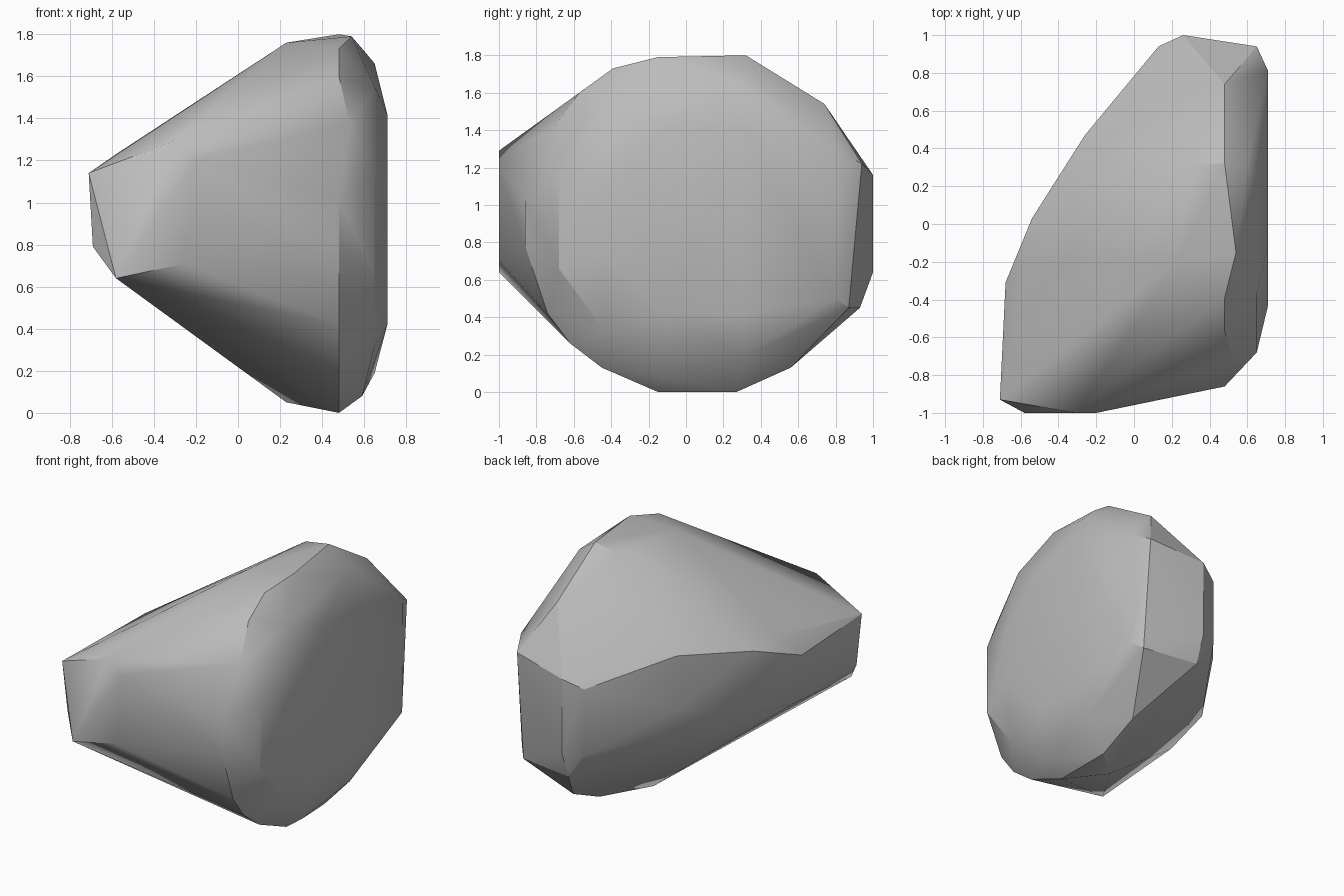
import bpy
import bmesh
import math

if "Cube" in bpy.data.objects:
    bpy.data.objects.remove(bpy.data.objects["Cube"], do_unlink=True)


def make_material(name, colour):
    material = bpy.data.materials.new(name)
    material.use_nodes = True
    material.diffuse_color = colour
    shader = material.node_tree.nodes["Principled BSDF"]
    shader.inputs["Base Color"].default_value = colour
    return material


def slice_at(x, outline):
    """Place a (y, z) outline on the upright plane at the given x."""
    return [(x, y, z) for y, z in outline]


def hull_object(name, points, material, crease_angle):
    """Wrap a tight faceted skin around the points."""
    bm = bmesh.new()
    for point in points:
        bm.verts.new(point)
    result = bmesh.ops.convex_hull(bm, input=bm.verts[:])
    unused = [item for item in result["geom_interior"] + result["geom_unused"]
              if isinstance(item, bmesh.types.BMVert) and item.is_valid]
    bmesh.ops.delete(bm, geom=list(set(unused)), context="VERTS")
    bmesh.ops.recalc_face_normals(bm, faces=bm.faces[:])
    mesh = bpy.data.meshes.new(name)
    bm.to_mesh(mesh)
    bm.free()
    mesh.materials.append(material)
    obj = bpy.data.objects.new(name, mesh)
    bpy.context.collection.objects.link(obj)

    # Soft facets with the strongest creases kept crisp
    bpy.ops.object.select_all(action="DESELECT")
    obj.select_set(True)
    bpy.context.view_layer.objects.active = obj
    bpy.ops.object.shade_smooth_by_angle(angle=math.radians(crease_angle))
    return obj


# Broad flat end
flat_end = slice_at(.71, [(-.43, .75), (-.43, 1.1), (-.1, 1.42), (.3, 1.42),
                          (.81, 1.29), (.8, .5), (.3, .42), (-.1, .42)])

# Chamfer between the flat end and the widest outline
chamfer = slice_at(.65, [(-.68, 1.14), (-.68, .66), (-.43, .32), (.31, .19),
                         (.87, .45), (.94, 1.22), (.25, 1.66), (-.37, 1.55)])
chamfer += [(.59, -.13, .08), (.6, .32, 1.72)]

# Widest outline of the stone
girth = slice_at(.48, [(-.86, 1.02), (-.86, .78), (-.74, .42), (-.62, .26),
                       (-.45, .13), (-.15, 0), (.27, 0), (.56, .13),
                       (.74, 1.54), (.32, 1.8), (-.39, 1.73), (-.57, 1.6)])
girth += [(.53, -.73, 1.38), (.54, -.15, 1.79)]

# Back facet and the shoulders that lead to it
back = slice_at(.26, [(1, 1.16), (1, .64), (.93, .45)])
shoulders = slice_at(.23, [(-.2, 1.76), (.03, .05)])
shoulders += slice_at(.13, [(.94, 1.1), (.94, .64)])
shoulders += [(.3, .32, 1.77)]

# Ridge along the narrowing side
ridge = slice_at(-.26, [(.47, 1.26), (.47, .88)])
ridge += slice_at(-.54, [(.03, 1.2), (.03, .76)])
ridge += [(-.58, -.2, 1.23), (-.68, -.31, 1.08), (-.6, -.35, .71)]

# Blunt front tip
tip = [(-.71, -.93, 1.14), (-.69, -.9, .79), (-.58, -1, .64),
       (-.31, -1, 1.29), (-.2, -1, 1.2), (-.25, -1, .71)]

stone_grey = make_material("stone grey", (.5, .5, .5, 1))
hull_object("stone", flat_end + chamfer + girth + back + shoulders + ridge + tip,
            stone_grey, 26)
